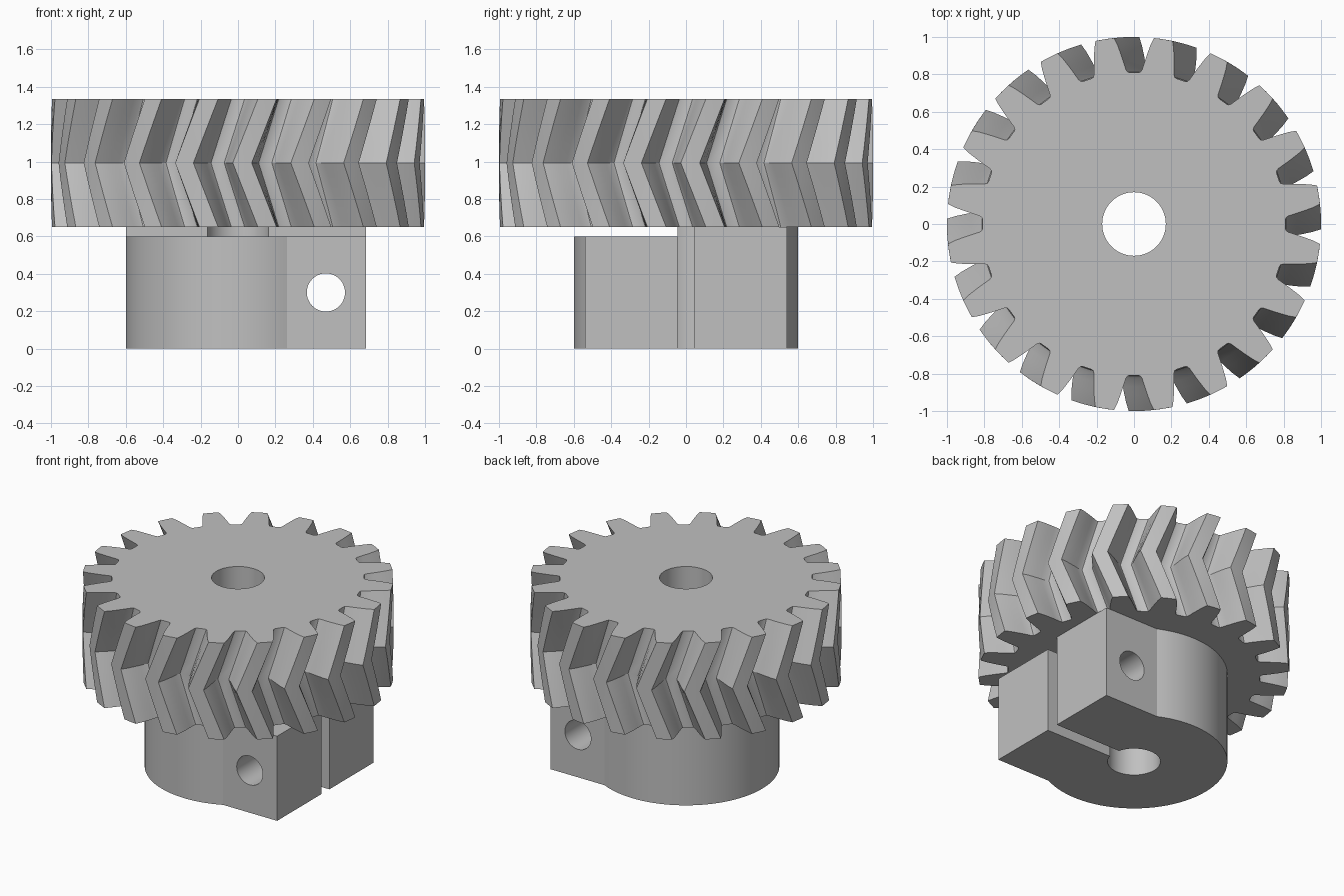
import bpy, bmesh
from math import sin, cos, asin, radians, pi
from mathutils import Matrix

if "Cube" in bpy.data.objects:
    bpy.data.objects.remove(bpy.data.objects["Cube"], do_unlink=True)

HUB_R, HUB_TOP, GEAR_TOP = 0.6, 0.65, 1.335
BORE_R, SLIT = 0.17, 0.045
TEETH, TWIST = 20, radians(7.7)

grey = bpy.data.materials.new("plain_grey")
grey.use_nodes = True
colour = (0.53, 0.53, 0.53, 1)
grey.diffuse_color = colour
grey.node_tree.nodes["Principled BSDF"].inputs["Base Color"].default_value = colour


def loft(name, rings):
    """Solid through a stack of matching closed rings, with flat caps."""
    bm = bmesh.new()
    loops = [[bm.verts.new(p) for p in ring] for ring in rings]
    for low, high in zip(loops, loops[1:]):
        for i in range(len(low)):
            j = (i + 1) % len(low)
            bm.faces.new((low[i], low[j], high[j], high[i]))
    bm.faces.new(loops[0][::-1])
    bm.faces.new(loops[-1])
    return finish(name, bm)


def finish(name, bm):
    bmesh.ops.recalc_face_normals(bm, faces=bm.faces)
    mesh = bpy.data.meshes.new(name)
    bm.to_mesh(mesh)
    bm.free()
    mesh.materials.append(grey)
    obj = bpy.data.objects.new(name, mesh)
    bpy.context.collection.objects.link(obj)
    return obj


def rod(name, radius, length, matrix):
    bm = bmesh.new()
    bmesh.ops.create_cone(bm, cap_ends=True, segments=64, radius1=radius,
                          radius2=radius, depth=length, matrix=matrix)
    return finish(name, bm)


def box(name, low, high):
    corners = [(low[0], low[1]), (high[0], low[1]), (high[0], high[1]), (low[0], high[1])]
    return loft(name, [[(x, y, z) for x, y in corners] for z in (low[2], high[2])])


def cut(obj, cutter):
    cutter.hide_render = True
    bpy.context.view_layer.objects.active = obj
    mod = obj.modifiers.new("cut", "BOOLEAN")
    mod.operation, mod.solver, mod.object = "DIFFERENCE", "EXACT", cutter
    bpy.ops.object.modifier_apply(modifier=mod.name)
    bpy.data.objects.remove(cutter, do_unlink=True)


def smooth(obj, angle):
    bpy.ops.object.select_all(action="DESELECT")
    obj.select_set(True)
    bpy.context.view_layer.objects.active = obj
    bpy.ops.object.shade_smooth_by_angle(angle=radians(angle))


# Herringbone gear: half a tooth as (radius, degrees from tooth centre), mirrored and repeated
half_tooth = [(0.81, 7.4), (0.814, 6.5), (0.828, 5.95), (0.87, 5.25),
              (0.915, 4.5), (0.96, 3.75), (1.0, 2.9)]
tooth = [(r, -a) for r, a in half_tooth] + [(1.0, 0)] + half_tooth[::-1]
pitch = 2 * pi / TEETH
outline = [(r, (k + 0.5) * pitch + radians(a)) for k in range(TEETH) for r, a in tooth]

STEPS = 8
rings = []
for s in range(STEPS + 1):
    t = s / STEPS
    turn = -TWIST * (1 - abs(2 * t - 1))
    z = HUB_TOP + (GEAR_TOP - HUB_TOP) * t
    rings.append([(r * cos(a + turn), r * sin(a + turn), z) for r, a in outline])
gear = loft("herringbone_gear", rings)
cut(gear, rod("gear_bore_cutter", BORE_R, 4, Matrix()))
smooth(gear, 25)

# Clamp hub: round collar with a square-ended block on one side
BLOCK_X, BLOCK_Y = 0.685, 0.54
start = asin(BLOCK_Y / HUB_R)
N = 56
arc = [start + (2 * pi - 2 * start) * i / N for i in range(N + 1)]
profile = [(HUB_R * cos(a), HUB_R * sin(a)) for a in arc]
profile += [(BLOCK_X, -BLOCK_Y), (BLOCK_X, BLOCK_Y)]
hub = loft("clamp_hub", [[(x, y, z) for x, y in profile] for z in (0, HUB_TOP)])

# Bore, clamping slit, relief gap under the gear, and cross bolt hole
cut(hub, rod("hub_bore_cutter", BORE_R, 4, Matrix()))
cut(hub, box("slit_cutter", (0, -SLIT, -1), (1, SLIT, 1)))
cut(hub, box("relief_cutter", (-1, -1, 0.6), (1, -SLIT, 1)))
across = Matrix.Translation((0.47, 0, 0.3)) @ Matrix.Rotation(pi / 2, 4, "X")
cut(hub, rod("bolt_hole_cutter", 0.102, 3, across))
smooth(hub, 20)
